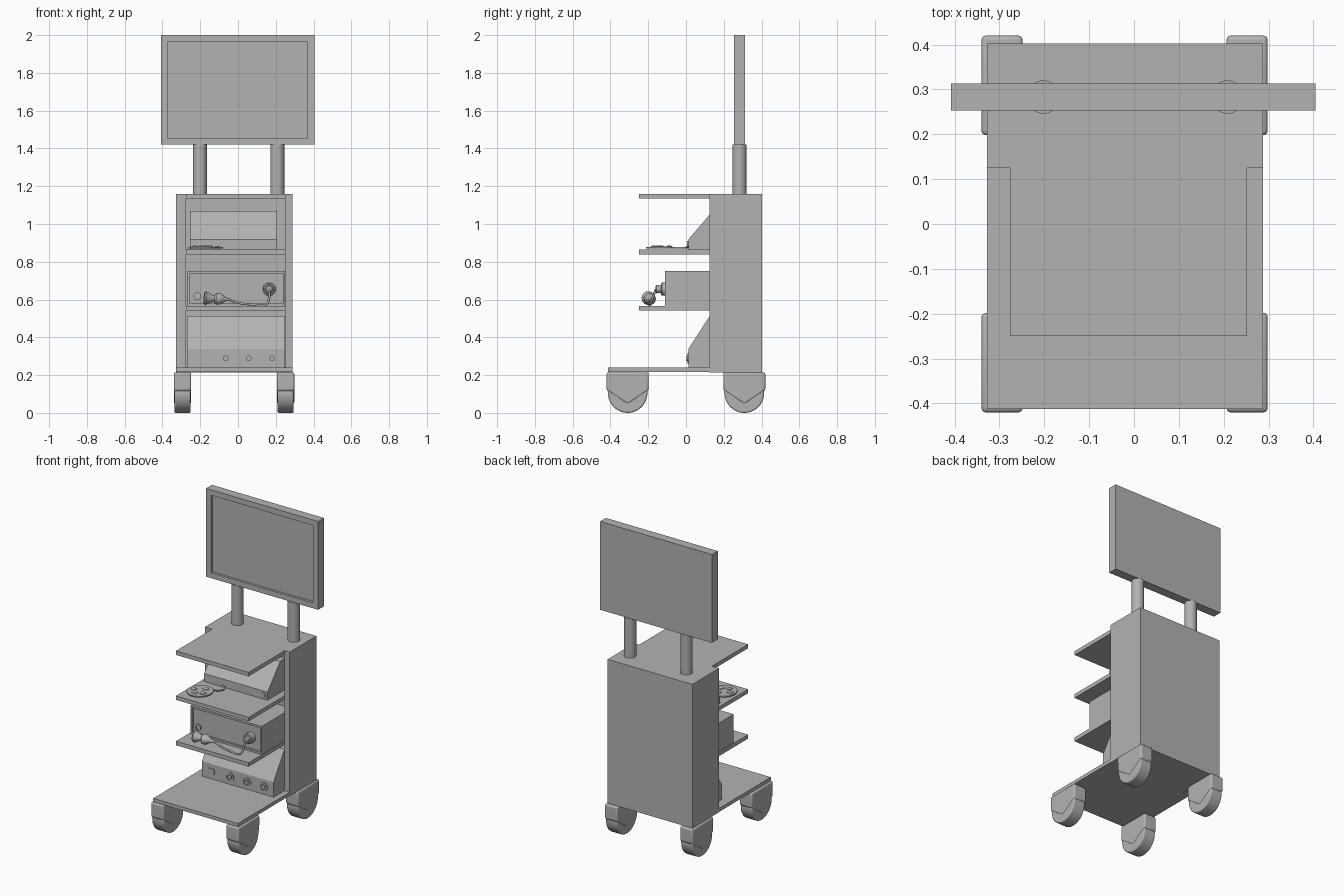
import bpy, bmesh, math
from mathutils import Vector

cube = bpy.data.objects.get("Cube")
if cube:
    bpy.data.objects.remove(cube, do_unlink=True)

grey = bpy.data.materials.new("plain_grey")
grey.use_nodes = True
GREY = (0.45, 0.45, 0.45, 1)
grey.diffuse_color = GREY
bsdf = next(n for n in grey.node_tree.nodes if n.type == "BSDF_PRINCIPLED")
bsdf.inputs["Base Color"].default_value = GREY
bsdf.inputs["Roughness"].default_value = 0.6


def finish(name, bm, bevel=0, smooth=False):
    bmesh.ops.recalc_face_normals(bm, faces=bm.faces)
    mesh = bpy.data.meshes.new(name)
    bm.to_mesh(mesh)
    bm.free()
    ob = bpy.data.objects.new(name, mesh)
    bpy.context.collection.objects.link(ob)
    mesh.materials.append(grey)
    if bevel:
        mod = ob.modifiers.new("rounded_edges", "BEVEL")
        mod.width, mod.segments = bevel, 3
        mod.limit_method, mod.angle_limit = "ANGLE", math.radians(40)
    if smooth or bevel:
        bpy.ops.object.select_all(action="DESELECT")
        ob.select_set(True)
        bpy.context.view_layer.objects.active = ob
        bpy.ops.object.shade_smooth_by_angle(angle=math.radians(35))
    return ob


def prism(name, points, axis, lo, hi, bevel=0, smooth=False):
    """Extrude a closed outline along x (outline is y,z) or z (outline is x,y)."""
    bm = bmesh.new()
    place = (lambda a, b: (lo, a, b)) if axis == "x" else (lambda a, b: (a, b, lo))
    face = bm.faces.new([bm.verts.new(place(a, b)) for a, b in points])
    out = bmesh.ops.extrude_face_region(bm, geom=[face])
    move = Vector((hi - lo, 0, 0) if axis == "x" else (0, 0, hi - lo))
    bmesh.ops.translate(bm, vec=move, verts=[v for v in out["geom"] if isinstance(v, bmesh.types.BMVert)])
    return finish(name, bm, bevel, smooth)


def box(name, x, y, z, rim=0, depth=0):
    """Box from ranges; rim and depth sink a framed panel into its front."""
    bm = bmesh.new()
    bmesh.ops.create_cube(bm, size=1)
    for v in bm.verts:
        v.co = [r[0] if c < 0 else r[1] for r, c in zip((x, y, z), v.co)]
    if rim:
        bm.normal_update()
        front = min(bm.faces, key=lambda f: f.calc_center_median().y)
        bmesh.ops.inset_region(bm, faces=[front], thickness=rim, use_even_offset=True)
        out = bmesh.ops.extrude_face_region(bm, geom=[front])
        bmesh.ops.translate(bm, vec=(0, depth, 0),
                            verts=[v for v in out["geom"] if isinstance(v, bmesh.types.BMVert)])
        if front.is_valid:
            bmesh.ops.delete(bm, geom=[front], context="FACES")
    return finish(name, bm)


def lathe(name, profile, at, direction, steps=32):
    """Turn (radius, distance) points around an axis."""
    bm = bmesh.new()
    verts = [bm.verts.new((r, 0, t)) for r, t in profile]
    edges = [bm.edges.new(pair) for pair in zip(verts, verts[1:])]
    bmesh.ops.spin(bm, geom=verts + edges, cent=(0, 0, 0), axis=(0, 0, 1),
                   angle=math.tau, steps=steps, use_duplicate=False)
    bmesh.ops.remove_doubles(bm, verts=bm.verts, dist=0.0002)
    bm.transform(Vector(direction).to_track_quat("Z", "Y").to_matrix().to_4x4())
    bmesh.ops.translate(bm, vec=at, verts=bm.verts)
    return finish(name, bm, smooth=True)


def disc(name, r, h, at, direction):
    return lathe(name, [(0, 0), (r, 0), (r, h), (0, h)], at, direction)


def cable(name, points, radius):
    curve = bpy.data.curves.new(name, "CURVE")
    curve.dimensions = "3D"
    curve.bevel_depth, curve.bevel_resolution, curve.use_fill_caps = radius, 3, True
    line = curve.splines.new("BEZIER")
    line.bezier_points.add(len(points) - 1)
    for p, co in zip(line.bezier_points, points):
        p.co = co
        p.handle_left_type = p.handle_right_type = "AUTO"
    curve.materials.append(grey)
    ob = bpy.data.objects.new(name, curve)
    bpy.context.collection.objects.link(ob)


FRONT = (0, -1, 0)
UP = (0, 0, 1)
LEFT, RIGHT = 0.288, -0.328        # cabinet sides
IN_L, IN_R = 0.252, -0.276         # recess sides
FACE, RECESS, BACK = 0.125, 0.2, 0.402

# Cabinet with a recessed front
prism("cabinet", [(RIGHT, BACK), (RIGHT, FACE), (IN_R, FACE), (IN_R, RECESS),
                  (IN_L, RECESS), (IN_L, FACE), (LEFT, FACE), (LEFT, BACK)], "z", 0.215, 1.16)

# Base plate and shelves
box("base_plate", (RIGHT, LEFT), (-0.412, RECESS), (0.217, 0.24))
for name, top in (("lower_shelf", 0.567), ("middle_shelf", 0.865), ("top_shelf", 1.16)):
    box(name, (IN_R, IN_L), (-0.25, RECESS), (top - 0.026, top))

# Casters: wheel with a pointed cover over its upper half
for side, x in (("right", -0.294), ("left", 0.252)):
    for end, y in (("front", -0.309), ("back", 0.309)):
        arc = [(y + 0.105 * math.cos(a), 0.107 + 0.107 * math.sin(a))
               for a in (math.tau * i / 40 for i in range(40))]
        prism(f"{end}_{side}_wheel", arc, "x", x - 0.043, x + 0.043, 0.008, True)
        cover = [(y - 0.111, 0.215), (y - 0.111, 0.12), (y, 0.045), (y + 0.111, 0.12), (y + 0.111, 0.215)]
        prism(f"{end}_{side}_wheel_cover", cover, "x", x - 0.046, x + 0.046, 0.01)

# Screen on two posts
for side, x in (("right", -0.202), ("left", 0.208)):
    disc(f"{side}_post", 0.037, 0.262, (x, 0.283, 1.16), UP)
box("monitor", (-0.408, 0.405), (0.253, 0.313), (1.42, 2.0), 0.036, 0.015)

# Upper console
prism("upper_console", [(0.012, 0.865), (0.012, 0.918), (0.143, 1.07), (RECESS, 1.07), (RECESS, 0.865)],
      "x", -0.254, 0.206)
disc("upper_console_button", 0.017, 0.006, (0.175, 0.012, 0.892), FRONT)

# Framed unit with socket and plug
box("middle_unit", (-0.268, IN_L - 0.002), (-0.112, RECESS), (0.567, 0.752), 0.013, 0.012)
PANEL = -0.1
lathe("unit_socket", [(0, 0), (0.02, 0), (0.02, 0.008), (0.013, 0.008), (0.013, 0.003), (0, 0.003)],
      (-0.216, PANEL, 0.618), FRONT)
lathe("cable_plug", [(0, 0), (0.034, 0), (0.034, 0.028), (0.028, 0.033), (0.02, 0.033),
                     (0.022, 0.055), (0.016, 0.062), (0, 0.062)], (0.165, PANEL, 0.655), FRONT)

# Hand-held camera lying on the lower shelf, wired to the plug
lathe("camera_head", [(0, 0), (0.033, 0), (0.036, 0.008), (0.028, 0.025), (0.018, 0.045), (0.018, 0.052),
                      (0.029, 0.06), (0.031, 0.08), (0.022, 0.098), (0.01, 0.115), (0.006, 0.14), (0, 0.14)],
      (-0.178, -0.2, 0.608), (1, 0.12, -0.06))
cable("camera_cable", [(-0.05, -0.184, 0.6), (0.0, -0.18, 0.583), (0.08, -0.19, 0.574), (0.15, -0.19, 0.576),
                       (0.163, -0.18, 0.6), (0.165, -0.16, 0.655)], 0.006)

# Lower console with three dials and a small corner mark
prism("lower_console", [(0.012, 0.24), (0.012, 0.338), (0.125, 0.512), (RECESS, 0.512), (RECESS, 0.24)],
      "x", -0.27, 0.25)
for i, x in enumerate((-0.065, 0.057, 0.18)):
    lathe(f"dial_{i + 1}", [(0, 0), (0.028, 0), (0.028, 0.005), (0.022, 0.005), (0.022, 0.002),
                            (0.014, 0.002), (0.014, 0.01), (0, 0.01)], (x, 0.012, 0.29), FRONT)
box("corner_mark_top", (-0.23, -0.18), (0.009, 0.012), (0.302, 0.308))
box("corner_mark_side", (-0.186, -0.18), (0.009, 0.012), (0.272, 0.302))

# Flat hand pad with finger rests on the middle shelf
pad = [(-0.185 + 0.078 * math.cos(a), -0.13 + 0.082 * math.sin(a))
       for a in (math.tau * i / 32 for i in range(32))]
prism("hand_pad", pad, "z", 0.871, 0.878)
for i, (x, y) in enumerate(((-0.23, -0.13), (-0.195, -0.17), (-0.15, -0.15), (-0.17, -0.09))):
    lathe(f"pad_bump_{i + 1}", [(0.02, 0), (0.017, 0.005), (0.009, 0.008), (0, 0.009)], (x, y, 0.877), UP, 20)
cable("pad_cable", [(-0.14, -0.07, 0.874), (-0.1, -0.06, 0.874), (-0.085, -0.02, 0.874),
                    (-0.12, 0.015, 0.876)], 0.005)
